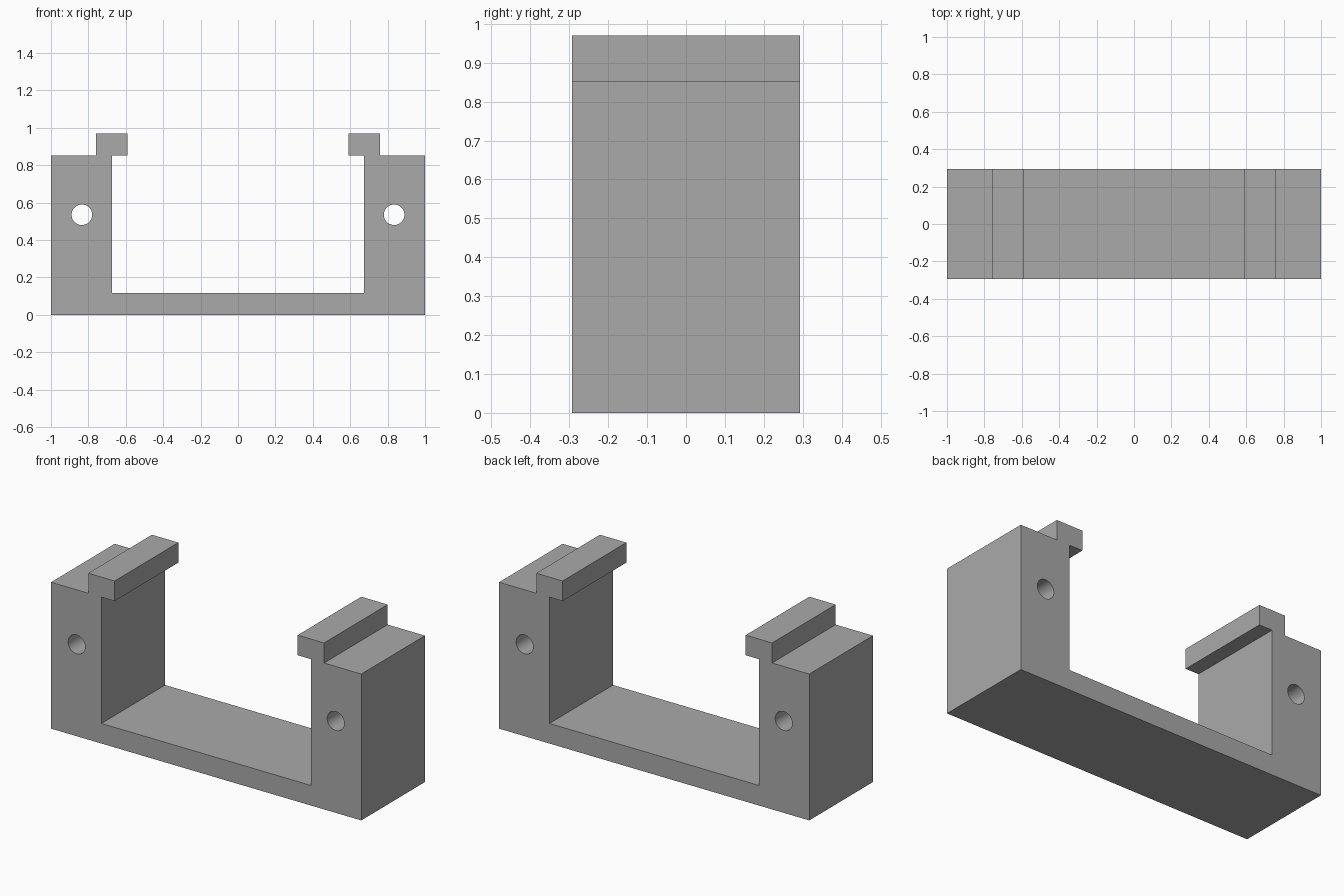
import bpy
import bmesh
from math import radians

cube = bpy.data.objects.get("Cube")
if cube:
    bpy.data.objects.remove(cube, do_unlink=True)

DEPTH = 0.293                       # half depth along y
HOLE_X, HOLE_Z, HOLE_R = 0.835, 0.535, 0.055

grey = bpy.data.materials.new("plain grey")
grey.use_nodes = True
colour = (0.4, 0.4, 0.4, 1)
grey.diffuse_color = colour
grey.node_tree.nodes["Principled BSDF"].inputs["Base Color"].default_value = colour

# Right half of the bracket outline: base, side wall, clip lip, inner wall
half = [(1, 0), (1, 0.853), (0.76, 0.853), (0.76, 0.97), (0.59, 0.97),
        (0.59, 0.853), (0.675, 0.853), (0.675, 0.117)]
outline = half + [(-x, z) for x, z in reversed(half)]

# Extrude the outline through the depth
bm = bmesh.new()
face = bm.faces.new([bm.verts.new((x, -DEPTH, z)) for x, z in outline])
result = bmesh.ops.extrude_face_region(bm, geom=[face])
moved = [v for v in result["geom"] if isinstance(v, bmesh.types.BMVert)]
bmesh.ops.translate(bm, verts=moved, vec=(0, 2 * DEPTH, 0))
bmesh.ops.recalc_face_normals(bm, faces=bm.faces)
mesh = bpy.data.meshes.new("bracket")
bm.to_mesh(mesh)
bm.free()
bracket = bpy.data.objects.new("bracket", mesh)
bpy.context.collection.objects.link(bracket)
mesh.materials.append(grey)

# Bore a screw hole through each side wall
for side in (-1, 1):
    bpy.ops.mesh.primitive_cylinder_add(
        vertices=48, radius=HOLE_R, depth=4 * DEPTH,
        location=(side * HOLE_X, 0, HOLE_Z), rotation=(radians(90), 0, 0))
    cutter = bpy.context.object
    cutter.name = "hole_cutter"
    cutter.hide_render = True
    cutter.data.materials.append(grey)
    bore = bracket.modifiers.new("screw hole", "BOOLEAN")
    bore.operation = "DIFFERENCE"
    bore.solver = "EXACT"
    bore.object = cutter
    bpy.context.view_layer.objects.active = bracket
    bpy.ops.object.modifier_apply(modifier=bore.name)
    bpy.data.objects.remove(cutter, do_unlink=True)

# Smooth the bores, keep the block edges sharp
bpy.ops.object.select_all(action="DESELECT")
bracket.select_set(True)
bpy.context.view_layer.objects.active = bracket
bpy.ops.object.shade_smooth_by_angle(angle=radians(30))
